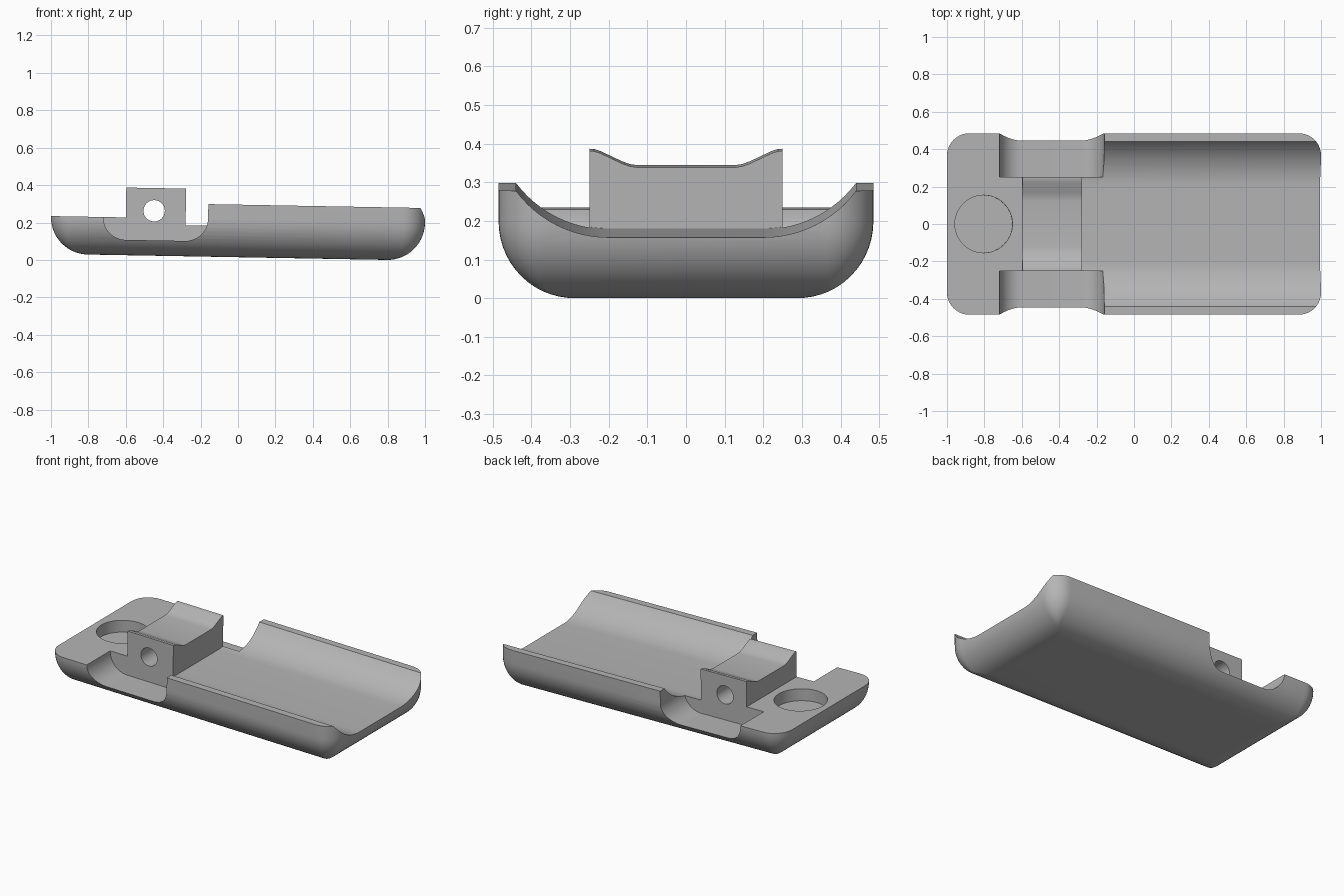
import bpy, bmesh
from math import sin, cos, pi, radians, sqrt
from mathutils import Matrix

cube = bpy.data.objects.get("Cube")
if cube:
    bpy.data.objects.remove(cube, do_unlink=True)

grey = bpy.data.materials.new("plain grey")
grey.use_nodes = True
COLOUR = (0.46, 0.46, 0.46, 1)
grey.diffuse_color = COLOUR
grey.node_tree.nodes["Principled BSDF"].inputs["Base Color"].default_value = COLOUR


def loft(name, rings):
    """Closed solid through equal-length rings of points."""
    bm = bmesh.new()
    loops = [[bm.verts.new(p) for p in ring] for ring in rings]
    n = len(loops[0])
    for a, b in zip(loops, loops[1:]):
        for i in range(n):
            j = (i + 1) % n
            bm.faces.new((a[i], a[j], b[j], b[i]))
    bm.faces.new(loops[0])
    bm.faces.new(loops[-1])
    bmesh.ops.recalc_face_normals(bm, faces=bm.faces)
    mesh = bpy.data.meshes.new(name)
    bm.to_mesh(mesh)
    bm.free()
    mesh.materials.append(grey)
    ob = bpy.data.objects.new(name, mesh)
    bpy.context.collection.objects.link(ob)
    return ob


def prism(name, profile, axis, start, end):
    """Extrude a 2D profile along an axis, keeping x, y, z order."""
    def place(p, t):
        q = list(p)
        q.insert("xyz".index(axis), t)
        return q
    return loft(name, [[place(p, t) for p in profile] for t in (start, end)])


def arc(cx, cy, r, a0, a1, n=12):
    angles = [radians(a0 + (a1 - a0) * i / n) for i in range(n + 1)]
    return [(cx + r * cos(a), cy + r * sin(a)) for a in angles]


def circle(cx, cy, r, n=48):
    return arc(cx, cy, r, 0, 360, n)[:-1]


def rect(a0, b0, a1, b1):
    return [(a0, b0), (a1, b0), (a1, b1), (a0, b1)]


def mirrored(half):
    """Profile mirrored across the first coordinate."""
    return half + [(-a, b) for a, b in reversed(half)]


def combine(target, tool, operation="DIFFERENCE"):
    tool.hide_render = True
    mod = target.modifiers.new("cut", "BOOLEAN")
    mod.operation, mod.solver, mod.object = operation, "EXACT", tool
    bpy.context.view_layer.objects.active = target
    bpy.ops.object.modifier_apply(modifier=mod.name)
    bpy.data.objects.remove(tool, do_unlink=True)


# Hull: rounded rectangle rings that shrink along the lower fillet
HALF_X, HALF_Y, CORNER, FILLET = 1.0, 0.485, 0.12, 0.2
RAIL, DECK, FLOOR = 0.281, 0.202, 0.161


def ring(inset, z):
    r = max(CORNER - inset, 0.02)
    x, y = HALF_X - inset - r, HALF_Y - inset - r
    pts = []
    for k, (sx, sy) in enumerate(((1, 1), (-1, 1), (-1, -1), (1, -1))):
        pts += arc(sx * x, sy * y, r, 90 * k, 90 * k + 90, 10)
    return [(px, py, z) for px, py in pts]


STEPS = 14
rings = []
for i in range(STEPS + 1):
    a = pi / 2 * i / STEPS
    rings.append(ring(FILLET * (1 - sin(a)), FILLET * (1 - cos(a))))
rings.append(ring(0, RAIL))
body = loft("tray_body", rings)

# Low deck at the pocket end
combine(body, prism("deck_cutter", rect(-1.2, -1, -0.3, 1), "z", DECK, 0.6))

# Long trough with curved sides between the rails
side = arc(0.2, FLOOR + 0.3, 0.3, -90, -36.87)
combine(body, prism("trough_cutter", mirrored(side + [(0.44, 0.6)]), "x", -0.29, 1.2))

# Raised saddle block
saddle = [(0.27, 0.1), (0.27, 0.363), (0.238, 0.361), (0.222, 0.356),
          (0.165, 0.329), (0.145, 0.322), (0.125, 0.319)]
combine(body, prism("saddle_block", mirrored(saddle), "x", -0.6, -0.28), "UNION")

# Rounded notch on each side of the block
notch = ([(-0.72, 0.6)] + arc(-0.6, DECK, 0.12, 180, 270)
         + arc(-0.28, DECK, 0.12, 270, 360) + [(-0.16, 0.6)])
for s in (1, -1):
    combine(body, prism("notch_cutter", notch, "y", s * 0.25, s * 0.7))

# Pin hole through the block and round pocket in the deck
combine(body, prism("hole_cutter", circle(-0.449, 0.24, 0.057), "y", -0.6, 0.6))
combine(body, prism("pocket_cutter", circle(-0.804, 0, 0.154), "z", DECK - 0.075, 0.5))

# Slight tilt, then centre and rest on the ground
body.data.transform(Matrix.Rotation(radians(1.03), 4, "Y"))
xs = [v.co.x for v in body.data.vertices]
low = min(v.co.z for v in body.data.vertices)
body.data.transform(Matrix.Translation((-(min(xs) + max(xs)) / 2, 0, -low)))

bpy.ops.object.select_all(action="DESELECT")
body.select_set(True)
bpy.context.view_layer.objects.active = body
bpy.ops.object.shade_smooth_by_angle(angle=radians(30))
